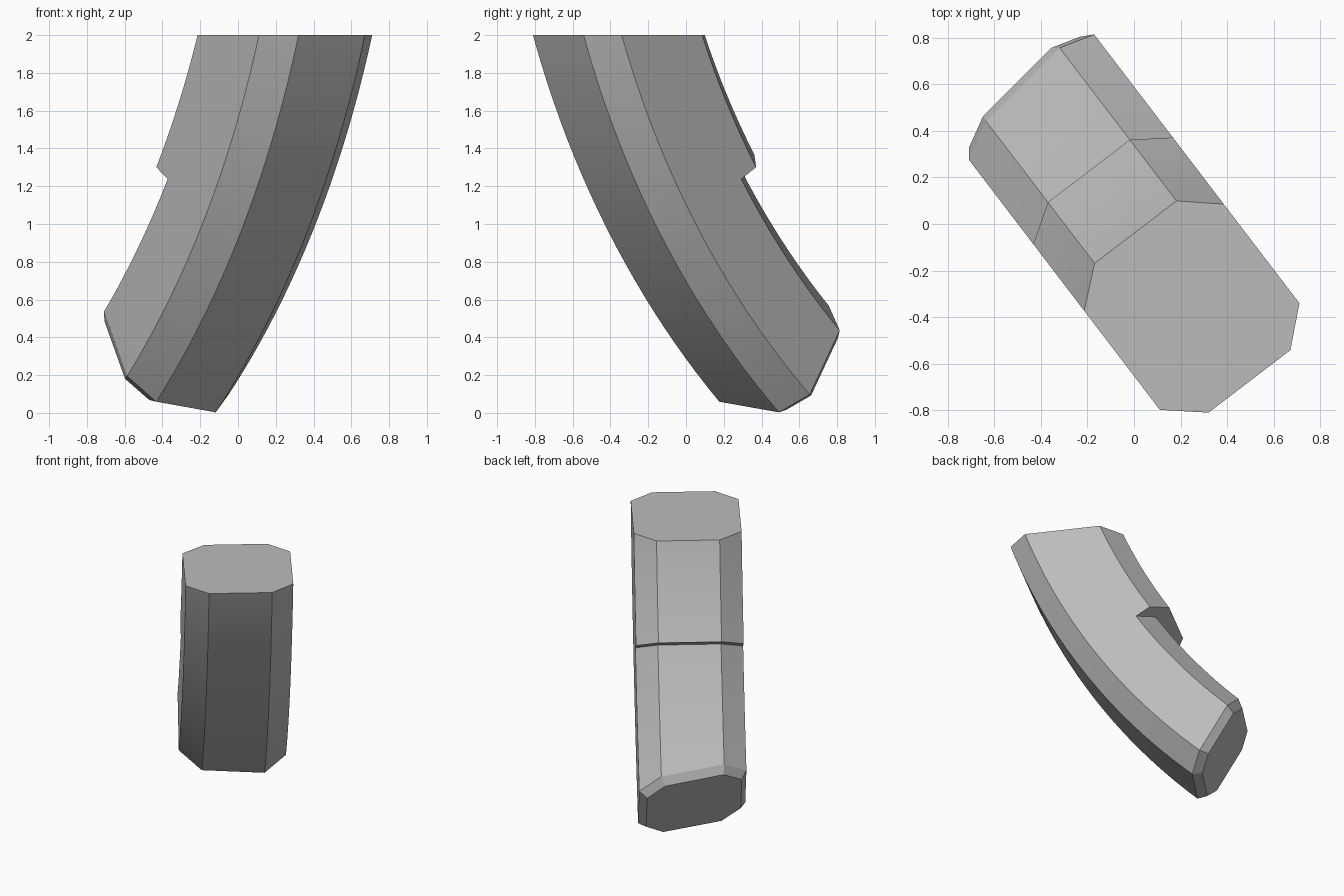
import bpy, bmesh, math
from mathutils import Vector

cube = bpy.data.objects.get("Cube")
if cube:
    bpy.data.objects.remove(cube, do_unlink=True)

# Arc centre in the curve plane (u along the sweep, z up)
CENTRE_U, CENTRE_Z = 3.795, 3.595
TOP_ANGLE, STEP_ANGLE, END_ANGLE = 17.0, 32.5, 55.0
STEP_DEPTH = 0.117


def world(u, v, z):
    """Turn curve-plane coordinates into the diagonal world direction."""
    return Vector((-0.607 * u + 0.795 * v, 0.795 * u + 0.607 * v, z))


def ring(bm, degrees, step):
    """Chamfered cross-section at one angle of the arc."""
    outer, outer_side = 4.90, 4.771
    inner_side, inner = 4.27 + step, 4.146 + step
    section = [(-0.237, outer), (0.205, outer), (0.358, outer_side), (0.358, inner_side),
               (0.205, inner), (-0.237, inner), (-0.396, inner_side), (-0.396, outer_side)]
    a = math.radians(degrees)
    return [bm.verts.new(world(CENTRE_U - r * math.cos(a), v, CENTRE_Z - r * math.sin(a)))
            for v, r in section]


def bridge(bm, first, second, sides):
    for i in sides:
        j = (i + 1) % 8
        bm.faces.new((first[i], first[j], second[j], second[i]))


def sweep(bm, start, end, count, step):
    rings = [ring(bm, start + (end - start) * k / count, step) for k in range(count + 1)]
    for first, second in zip(rings, rings[1:]):
        bridge(bm, first, second, range(8))
    return rings


def cut(bm, point, normal):
    """Slice off everything beyond the plane and close the end."""
    geom = bm.verts[:] + bm.edges[:] + bm.faces[:]
    res = bmesh.ops.bisect_plane(bm, geom=geom, plane_co=point, plane_no=normal,
                                 clear_outer=True)
    edges = [e for e in res["geom_cut"] if isinstance(e, bmesh.types.BMEdge)]
    return bmesh.ops.contextual_create(bm, geom=edges)["faces"]


# Curved body with a step on its inner side
bm = bmesh.new()
upper = sweep(bm, TOP_ANGLE, STEP_ANGLE, 12, 0)
lower = sweep(bm, STEP_ANGLE, END_ANGLE, 18, STEP_DEPTH)
bridge(bm, upper[-1], lower[0], (3, 4, 5))
bmesh.ops.remove_doubles(bm, verts=bm.verts[:], dist=0.0005)

# Flat top and slanted lower end
cut(bm, Vector((0, 0, 2)), Vector((0, 0, 1)))
end_normal = world(1.7, -0.36, -1).normalized()
end_faces = cut(bm, world(0.463, 0.2, 0.005), end_normal)
bmesh.ops.recalc_face_normals(bm, faces=bm.faces[:])
for f in end_faces:
    if f.normal.dot(end_normal) < 0:
        f.normal_flip()

# Bevelled base plate on the lower end
bmesh.ops.inset_region(bm, faces=end_faces, thickness=0.045, depth=0.055,
                       use_even_offset=True, use_boundary=True)

mesh = bpy.data.meshes.new("curved_body")
bm.to_mesh(mesh)
bm.free()
body = bpy.data.objects.new("curved_body", mesh)
bpy.context.scene.collection.objects.link(body)

# Plain grey
grey = bpy.data.materials.new("plain grey")
grey.use_nodes = True
colour = (0.5, 0.5, 0.5, 1)
grey.diffuse_color = colour
grey.node_tree.nodes["Principled BSDF"].inputs["Base Color"].default_value = colour
mesh.materials.append(grey)

bpy.ops.object.select_all(action='DESELECT')
body.select_set(True)
bpy.context.view_layer.objects.active = body
bpy.ops.object.shade_smooth_by_angle(angle=math.radians(20))
